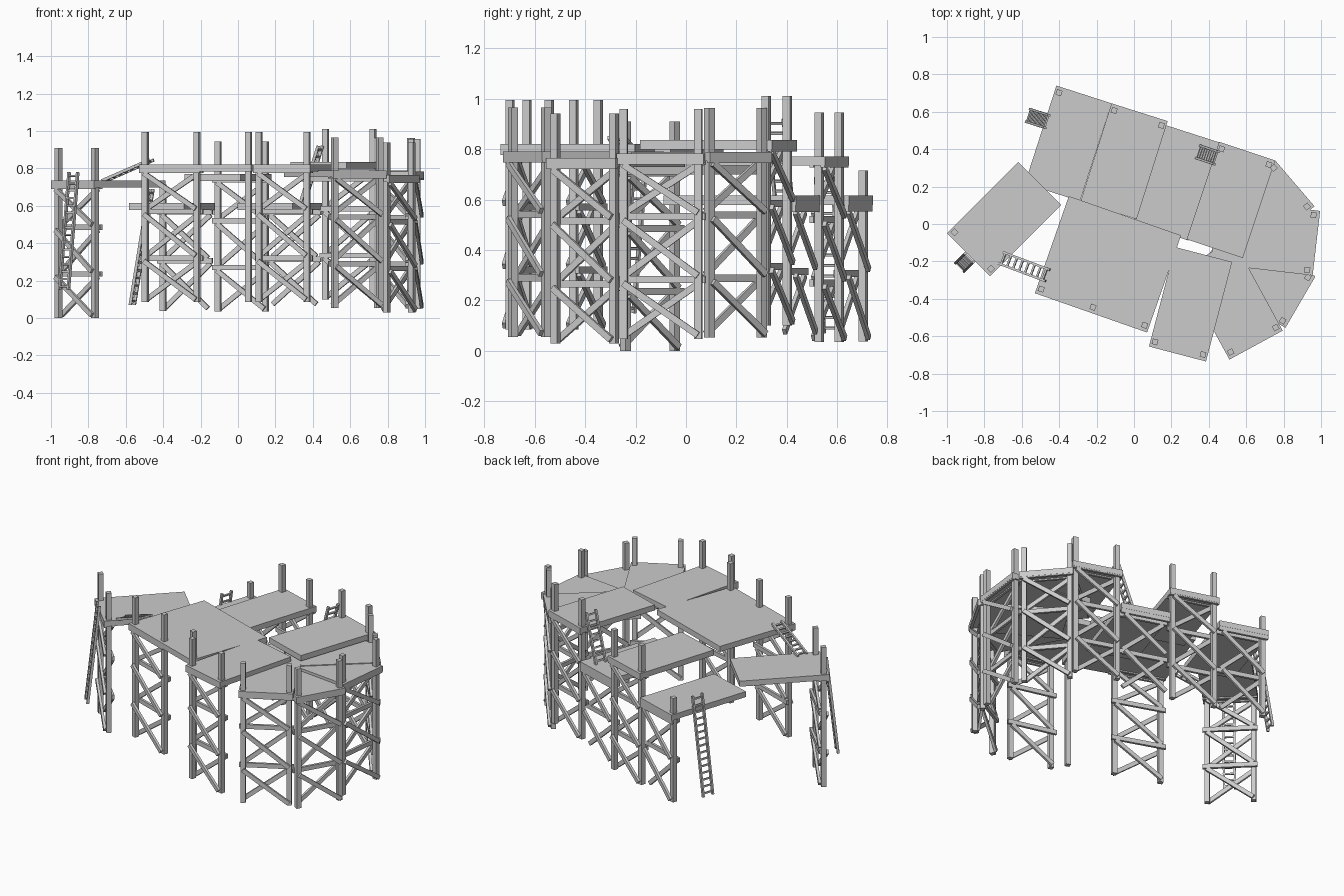
import bpy, bmesh
from mathutils import Vector as V, Matrix

if "Cube" in bpy.data.objects:
    bpy.data.objects.remove(bpy.data.objects["Cube"])

POST, THICK = 0.03, 0.036


def beam(bm, a, b, w, t, n):
    # box from a to b, thickness t along n, width w across
    a, b = V(a), V(b)
    d = b - a
    x = d.normalized()
    y = V(n)
    y = (y - x * y.dot(x)).normalized()
    z = x.cross(y)
    m = Matrix((x * d.length, y * t, z * w)).transposed().to_4x4()
    m.translation = (a + b) / 2
    bmesh.ops.create_cube(bm, size=1, matrix=m)


def finish(bm, name):
    me = bpy.data.meshes.new(name)
    bmesh.ops.recalc_face_normals(bm, faces=bm.faces)
    bm.to_mesh(me)
    bm.free()
    bpy.context.collection.objects.link(bpy.data.objects.new(name, me))


def at(p, z):
    return V((p.x, p.y, z))


def bracing(bm, a, b, n, base, levels):
    # horizontal rails plus crossed diagonals, one on each face of the posts
    e = (b - a).normalized()
    off = n * (POST / 2 + 0.008)
    lo = base + 0.015
    for lv in levels:
        hi = base + lv
        beam(bm, at(a + off - e * 0.025, hi), at(b + off + e * 0.025, hi), 0.028, 0.016, n)
        beam(bm, at(a + off, lo), at(b + off, hi - 0.015), 0.026, 0.016, n)
        beam(bm, at(a - off, hi - 0.015), at(b - off, lo), 0.026, 0.016, n)
        lo = hi + 0.015
    beam(bm, at(a - off - e * 0.025, hi), at(b - off + e * 0.025, hi), 0.028, 0.016, n)


def platform(name, p0, p1, depth, top, posts=(0, 1), base=None, post_top=None,
             braced=(0, 1), levels=(0.235, 0.485, 0.705)):
    # deck whose outer edge runs p0 -> p1, with a tower under that edge
    p0, p1 = V((*p0, 0)), V((*p1, 0))
    e = (p1 - p0).normalized()
    inward = V((-e.y, e.x, 0))
    bm = bmesh.new()
    mid = (p0 + p1) / 2
    zc = top - THICK / 2
    beam(bm, at(mid, zc), at(mid + inward * depth, zc), (p1 - p0).length, THICK, (0, 0, 1))
    finish(bm, name + "_deck")
    base = top - 0.735 if base is None else base
    post_top = top + 0.175 if post_top is None else post_top
    a = p0 + e * 0.025 + inward * 0.032
    b = p1 - e * 0.025 + inward * 0.032
    bm = bmesh.new()
    for f in posts:
        p = a.lerp(b, f)
        beam(bm, at(p, base), at(p, post_top), POST, POST, inward)
    bracing(bm, a.lerp(b, braced[0]), a.lerp(b, braced[1]), inward, base, levels)
    finish(bm, name + "_tower")


def ladder(name, lo, hi, width, rungs):
    lo, hi = V(lo), V(hi)
    d = hi - lo
    side = V((-d.y, d.x, 0)).normalized() * width / 2
    n = d.cross(side)
    bm = bmesh.new()
    for s in (-1, 1):
        beam(bm, lo + side * s, hi + side * s, 0.012, 0.016, n)
    for i in range(rungs):
        p = lo.lerp(hi, (i + 0.5) / rungs)
        beam(bm, p - side * 1.2, p + side * 1.2, 0.01, 0.01, n)
    finish(bm, name)


# left and front platforms
platform("left_landing", (-1.0, -.05), (-.77, -.28), .54, .735)
platform("front_wide", (-.53, -.37), (.07, -.58), .55, .82, posts=(0, .5, 1), braced=(0, .5))
platform("front", (.08, -.655), (.385, -.735), .55, .82)

# fan of overlapping platforms on the right
platform("fan_1", (.51, -.725), (.795, -.57), .55, .79)
platform("fan_2", (.81, -.555), (.97, -.28), .55, .765)
platform("fan_3", (.955, -.275), (.995, .07), .55, .783)
platform("fan_4", (.965, .095), (.755, .34), .55, .788)

# row of stepped platforms along the back
platform("back_high", (.755, .34), (.455, .44), .55, .835)
platform("back_dip", (.46, .435), (.165, .53), .55, .615, posts=(), base=.06, levels=(.255, .505))
platform("back_mid", (.18, .55), (-.12, .645), .55, .77)
platform("back_low", (-.12, .645), (-.415, .74), .55, .615, posts=(1,), base=.037,
         post_top=.715, levels=(.27, .53))

# ladders
ladder("ladder_back_low", (-.565, .58, .07), (-.465, .548, .69), .07, 15)
ladder("ladder_back_high", (.345, .385, .615), (.44, .353, .92), .07, 8)
ladder("ladder_ramp", (-.715, -.18, .735), (-.462, -.275, .845), .065, 8)
ladder("ladder_left", (-.93, -.23, .15), (-.88, -.18, .78), .065, 16)
